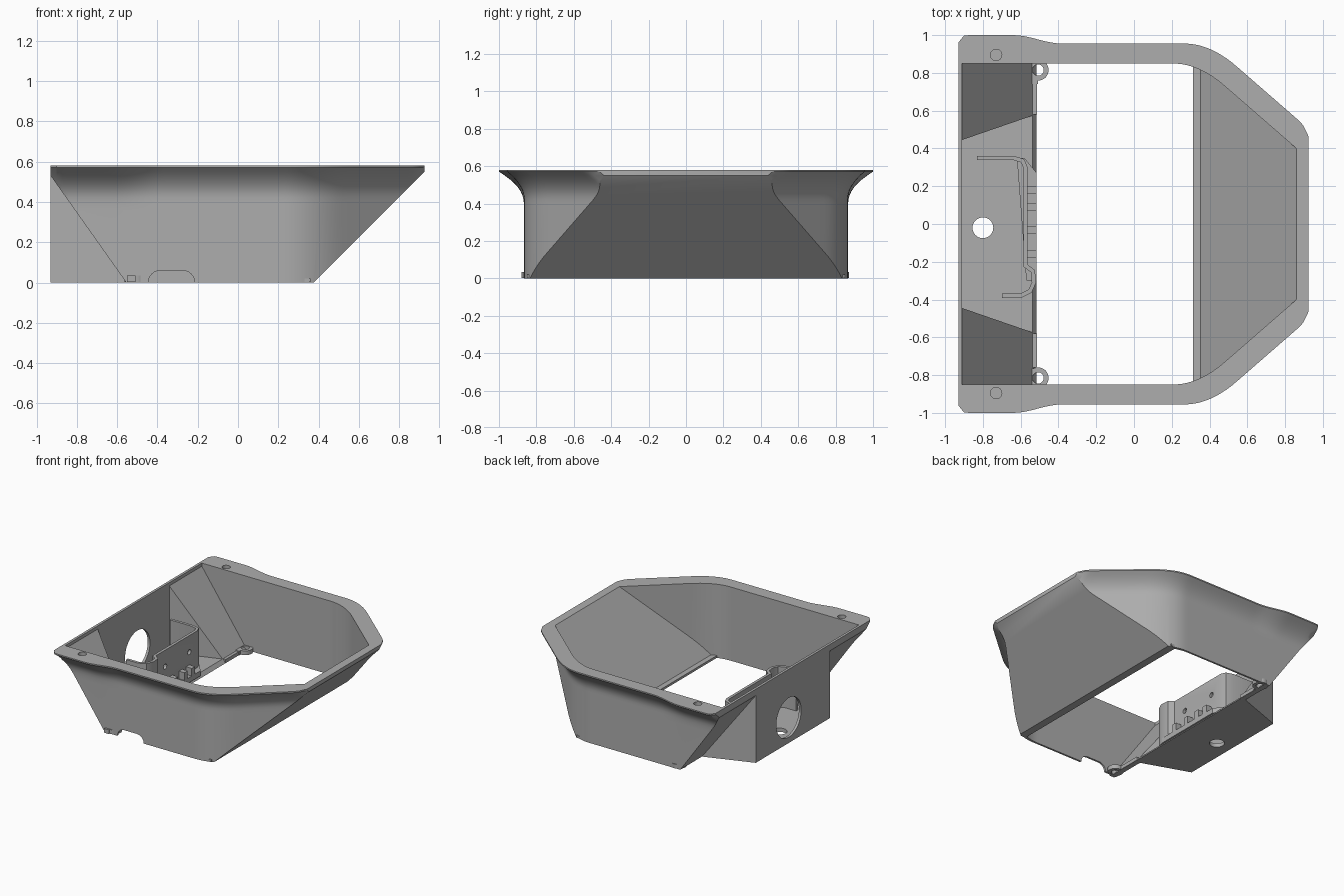
import bpy, bmesh, math
from mathutils import Vector

if "Cube" in bpy.data.objects:
    bpy.data.objects.remove(bpy.data.objects["Cube"], do_unlink=True)

TOP = 0.58
grey = bpy.data.materials.new("plain_grey")
grey.use_nodes = True
grey.diffuse_color = (0.42, 0.42, 0.42, 1)
grey.node_tree.nodes["Principled BSDF"].inputs["Base Color"].default_value = (0.42, 0.42, 0.42, 1)


def make(name, bm):
    bmesh.ops.recalc_face_normals(bm, faces=bm.faces)
    me = bpy.data.meshes.new(name)
    bm.to_mesh(me)
    bm.free()
    me.materials.append(grey)
    ob = bpy.data.objects.new(name, me)
    bpy.context.collection.objects.link(ob)
    return ob


def prism(name, pts, z0, z1):
    bm = bmesh.new()
    f = bm.faces.new([bm.verts.new((x, y, z0)) for x, y in pts])
    ext = bmesh.ops.extrude_face_region(bm, geom=[f])["geom"]
    bmesh.ops.translate(bm, vec=(0, 0, z1 - z0),
                        verts=[v for v in ext if isinstance(v, bmesh.types.BMVert)])
    return make(name, bm)


def box(name, x0, x1, y0, y1, z0, z1):
    return prism(name, [(x0, y0), (x1, y0), (x1, y1), (x0, y1)], z0, z1)


def disc(name, x, y, r, z0, z1, n=32):
    return prism(name, [(x + r * math.cos(math.tau * i / n), y + r * math.sin(math.tau * i / n))
                        for i in range(n)], z0, z1)


def boolean(target, other, op="DIFFERENCE"):
    other.hide_render = True
    m = target.modifiers.new(op, "BOOLEAN")
    m.operation, m.object, m.solver = op, other, "EXACT"
    bpy.context.view_layer.objects.active = target
    bpy.ops.object.modifier_apply(modifier=m.name)
    bpy.data.objects.remove(other, do_unlink=True)


def smooth(ob, angle=30):
    bpy.ops.object.select_all(action="DESELECT")
    ob.select_set(True)
    bpy.context.view_layer.objects.active = ob
    bpy.ops.object.shade_smooth_by_angle(angle=math.radians(angle))


def half_width(x, side, offset):
    # straight side blended into the diagonal corner wall
    line = 0.8 - 0.87 * (x - 0.4) + offset / 0.754
    k = 0.12
    h = max(k - abs(side - line), 0) / k
    return min(side, line) - h * h * k / 4


def flare(z, start):
    return min(max((z - start) / (0.57 - start), 0), 1) ** 2


def outer_width(x, z):
    t = min(max((-0.38 - x) / 0.26, 0), 1)
    bulge = t * t * (3 - 2 * t)
    side = 0.865 + 0.09 * flare(z, 0.42) + 0.045 * bulge * flare(z, 0.36)
    corner = 0.04 * max(0, (-0.89 - x) / 0.04) ** 2
    nose = 0.05 * max(0, (x - 0.88) / 0.05) ** 2
    return half_width(x, side, 0.03 + 0.09 * flare(z, 0.42)) - (corner + nose) * flare(z, 0.3)


def inner_width(x, z):
    return half_width(x, 0.85, 0)


def funnel(name, x0, x1, levels, width, planes):
    # stacked rings, then trimmed by the sloping end planes
    n = 64
    xs = [x0 + (x1 - x0) * i / n for i in range(n + 1)]
    bm = bmesh.new()
    rings = []
    for z in levels:
        right = [(x, -width(x, z), z) for x in xs]
        left = [(x, width(x, z), z) for x in reversed(xs)]
        rings.append([bm.verts.new(p) for p in right + left])
    m = len(rings[0])
    for a, b in zip(rings, rings[1:]):
        for i in range(m):
            j = (i + 1) % m
            bm.faces.new((a[i], a[j], b[j], b[i]))
    bm.faces.new(rings[0][::-1])
    bm.faces.new(rings[-1])
    for co, no in planes:
        bmesh.ops.bisect_plane(bm, geom=bm.verts[:] + bm.edges[:] + bm.faces[:], dist=1e-5,
                               plane_co=Vector(co), plane_no=Vector(no), clear_outer=True)
        bmesh.ops.holes_fill(bm, edges=[e for e in bm.edges if e.is_boundary])
    return make(name, bm)


# outer shell: flared funnel with sloping ends
levels = [0, 0.36] + [0.36 + 0.21 * i / 10 for i in range(1, 11)] + [TOP]
shell = funnel("funnel_shell", -0.93, 0.925, levels, outer_width,
               [((0.375, 0, 0), (1, 0, -1)), ((-0.555, 0, 0), (-0.53, 0, -0.375))])

# upright pocket on the left end
pocket = [(-0.93, -0.46), (-0.51, -0.61), (-0.51, 0.61), (-0.93, 0.46)]
boolean(shell, prism("pocket", pocket, 0, 0.575), "UNION")

# hollow interior
boolean(shell, funnel("cavity", -0.91, 0.86, [-0.05, 0.7], inner_width,
                      [((0.335, 0, 0), (1, 0, -0.905)), ((-0.515, 0, 0), (-0.555, 0, -0.395))]))
hollow = [(-0.91, -0.445), (-0.49, -0.59), (-0.49, 0.59), (-0.91, 0.445)]
boolean(shell, prism("pocket_hollow", hollow, 0.03, 0.7))

# round openings in pocket floor and end wall
boolean(shell, disc("floor_hole", -0.8, -0.02, 0.055, -0.1, 0.1))
port = disc("port", 0, 0, 0.155, -0.1, 0.1, 48)
port.rotation_euler = (0, math.pi / 2, 0)
port.location = (-0.93, 0.05, 0.2)
bpy.context.view_layer.update()
boolean(shell, port)

# cable notch at the foot of the front wall
notch = [(-0.445, -0.02)]
for cx, a0 in ((-0.385, 180), (-0.275, 90)):
    notch += [(cx + 0.06 * math.cos(math.radians(a0 - 15 * i)),
               0.06 * math.sin(math.radians(a0 - 15 * i))) for i in range(7)]
notch.append((-0.215, -0.02))
cut = prism("notch", notch, 0.82, 0.9)
cut.rotation_euler = (math.pi / 2, 0, 0)
bpy.context.view_layer.update()
boolean(shell, cut)

# blind screw holes in the rim
for s in (-1, 1):
    boolean(shell, disc("rim_hole", -0.73, s * 0.895, 0.03, 0.54, 0.7))
smooth(shell)

# screw ears and the narrow ledges of the base opening
for s, side in ((1, "back"), (-1, "front")):
    ear = disc(side + "_screw_ear", -0.508, s * 0.815, 0.056, 0.002, 0.035)
    boolean(ear, box("ear_web", -0.55, -0.508, s * 0.81 - 0.07, s * 0.81 + 0.045, 0.002, 0.035), "UNION")
    boolean(ear, disc("ear_hole", -0.508, s * 0.815, 0.03, -0.1, 0.1))
    smooth(ear)
    web = sorted((s * 0.58, s * 0.76))
    box(side + "_base_strip", -0.55, -0.513, *web, 0.002, 0.03)
box("base_ledge", 0.312, 0.36, -0.85, 0.85, 0.002, 0.02)


def strip(name, path, width, z0, z1):
    # upright band following a path, with even thickness
    pts = [Vector(p) for p in path]
    left, right = [], []
    for i, p in enumerate(pts):
        a = (p - pts[i - 1]).normalized() if i else (pts[1] - p).normalized()
        b = (pts[i + 1] - p).normalized() if i < len(pts) - 1 else a
        t = (a + b).normalized()
        off = Vector((-t.y, t.x)) * width / 2 / max(t.dot(a), 0.5)
        left.append(p + off)
        right.append(p - off)
    return prism(name, left + right[::-1], z0, z1)


# inner mounting bracket with returned tabs
path = [(-0.83, 0.35), (-0.64, 0.35), (-0.59, 0.335), (-0.575, 0.3), (-0.575, -0.22),
        (-0.535, -0.25), (-0.53, -0.31), (-0.55, -0.355), (-0.6, -0.38), (-0.7, -0.38)]
bracket = strip("mounting_bracket", path, 0.022, 0.02, 0.35)
for y in (-0.1, 0.2):
    hole = disc("bracket_hole", 0, 0, 0.02, -0.05, 0.05, 20)
    hole.rotation_euler = (0, math.pi / 2, 0)
    hole.location = (-0.575, y, 0.22)
    bpy.context.view_layer.update()
    boolean(bracket, hole)
smooth(bracket)
prism("bracket_foot", [(-0.62, 0.35), (-0.58, 0.35), (-0.515, 0.27), (-0.515, -0.3), (-0.57, -0.3)],
      0.02, 0.06)
for i, y in enumerate((0.18, 0.09, -0.03, -0.16)):
    box("cable_clip_%d" % (i + 1), -0.57, -0.515, y - 0.02, y + 0.02, 0.05, 0.12)
